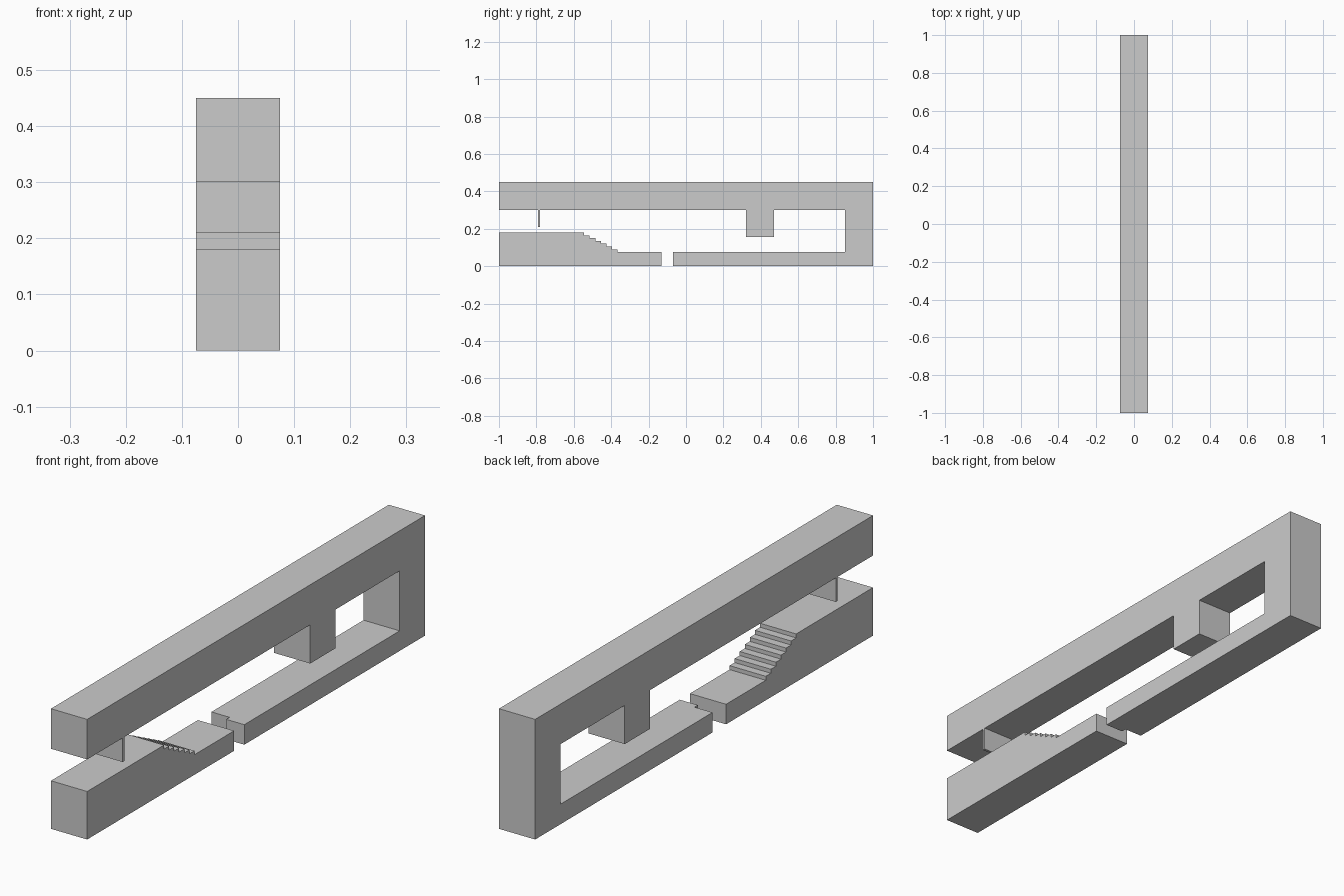
import bpy, bmesh

if "Cube" in bpy.data.objects:
    bpy.data.objects.remove(bpy.data.objects["Cube"])

HALF_WIDTH = 0.075


def extrude_profile(name, points, x0=-HALF_WIDTH, x1=HALF_WIDTH):
    """Extrude a side outline of (y, z) points across x."""
    bm = bmesh.new()
    face = bm.faces.new([bm.verts.new((x0, y, z)) for y, z in points])
    moved = bmesh.ops.extrude_face_region(bm, geom=[face])["geom"]
    verts = [v for v in moved if isinstance(v, bmesh.types.BMVert)]
    bmesh.ops.translate(bm, verts=verts, vec=(x1 - x0, 0, 0))
    if not any(face in e.link_faces and len(e.link_faces) == 2 for e in face.edges):
        bm.faces.new([v for v in face.verts])
    bmesh.ops.recalc_face_normals(bm, faces=bm.faces)
    mesh = bpy.data.meshes.new(name)
    bm.to_mesh(mesh)
    bm.free()
    obj = bpy.data.objects.new(name, mesh)
    bpy.context.collection.objects.link(obj)
    return obj


# Main frame: top beam with hanging plate and block, rear post, lower bar
frame = extrude_profile("frame", [
    (-1, 0.45), (-1, 0.30), (-0.79, 0.30), (-0.79, 0.21), (-0.78, 0.21),
    (-0.78, 0.30), (0.32, 0.30), (0.32, 0.155), (0.47, 0.155), (0.47, 0.30),
    (0.85, 0.30), (0.85, 0.075), (-0.07, 0.075), (-0.07, 0), (1, 0), (1, 0.45)])

# Small notch in the left half of the lower bar's end
cutter = extrude_profile("notch_cutter", [
    (-0.1, -0.1), (-0.05, -0.1), (-0.05, 0.12), (-0.1, 0.12)], -0.1, 0.0)
cutter.hide_render = True
cut = frame.modifiers.new("notch", 'BOOLEAN')
cut.operation = 'DIFFERENCE'
cut.solver = 'EXACT'
cut.object = cutter
bpy.context.view_layer.objects.active = frame
bpy.ops.object.modifier_apply(modifier=cut.name)
bpy.data.objects.remove(cutter)

# Front base: raised platform descending by seven steps to a low ledge
outline = [(-1, 0), (-1, 0.18)]
for i in range(7):
    y, z = -0.545 + 0.03 * i, 0.18 - 0.015 * i
    outline += [(y, z), (y, z - 0.015)]
outline += [(-0.13, 0.075), (-0.13, 0)]
extrude_profile("stepped_base", outline)
